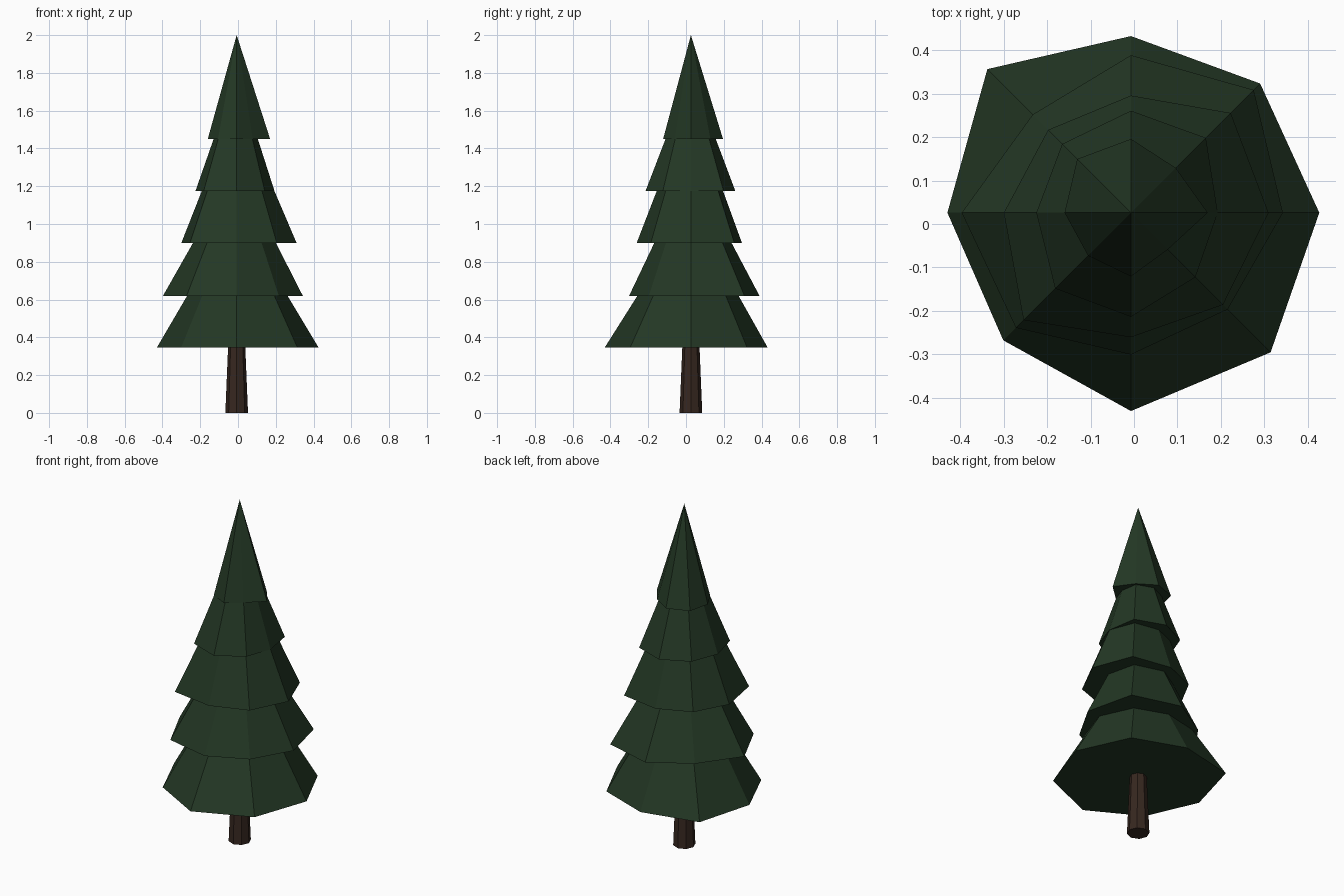
import bpy, bmesh
from math import cos, sin, tau
from mathutils import Vector

cube = bpy.data.objects.get("Cube")
if cube:
    bpy.data.objects.remove(cube, do_unlink=True)

AXIS = Vector((-0.007, 0.026, 0))
TIER_HEIGHT = 0.55


def material(name, colour):
    mat = bpy.data.materials.new(name)
    mat.use_nodes = True
    mat.diffuse_color = (*colour, 1)
    bsdf = next(n for n in mat.node_tree.nodes if n.type == 'BSDF_PRINCIPLED')
    bsdf.inputs["Base Color"].default_value = (*colour, 1)
    bsdf.inputs["Roughness"].default_value = 0.9
    return mat


def ring(bm, radii, z):
    """One closed ring of vertices, one radius per corner."""
    n = len(radii)
    return [bm.verts.new(AXIS + Vector((r * cos(tau * i / n), r * sin(tau * i / n), z)))
            for i, r in enumerate(radii)]


def tapered(name, radii, z, height, taper, mat):
    """Flat-sided frustum, or a pointed cone when taper is zero."""
    bm = bmesh.new()
    low = ring(bm, radii, z)
    n = len(low)
    bm.faces.new(low[::-1])
    if taper:
        high = ring(bm, [r * taper for r in radii], z + height)
        bm.faces.new(high)
        for i in range(n):
            j = (i + 1) % n
            bm.faces.new((low[i], low[j], high[j], high[i]))
    else:
        tip = bm.verts.new(AXIS + Vector((0, 0, z + height)))
        for i in range(n):
            bm.faces.new((low[i], low[(i + 1) % n], tip))
    mesh = bpy.data.meshes.new(name)
    bm.to_mesh(mesh)
    bm.free()
    mesh.materials.append(mat)
    obj = bpy.data.objects.new(name, mesh)
    bpy.context.collection.objects.link(obj)
    return obj


bark = material("dark_bark", (0.037, 0.020, 0.014))
needles = material("dark_green_needles", (0.017, 0.039, 0.018))

# Trunk
tapered("trunk", [0.06] * 8, 0, 0.42, 0.71, bark)

# Foliage tiers, bottom to top: base height, taper, uneven corner radii
tiers = [
    (0.345, 0.24, (.434, .421, .407, .468, .423, .416, .457, .455)),
    (0.62, 0.20, (.35, .40, .363, .32, .39, .375, .327, .315)),
    (0.90, 0.26, (.317, .325, .27, .27, .293, .35, .287, .30)),
    (1.175, 0.12, (.20, .244, .235, .224, .218, .247, .24, .21)),
    (1.45, 0, (.177, .146, .17, .175, .153, .14, .147, .12)),
]
for i, (z, taper, radii) in enumerate(tiers):
    tapered(f"foliage_tier_{i + 1}", radii, z, TIER_HEIGHT, taper, needles)
